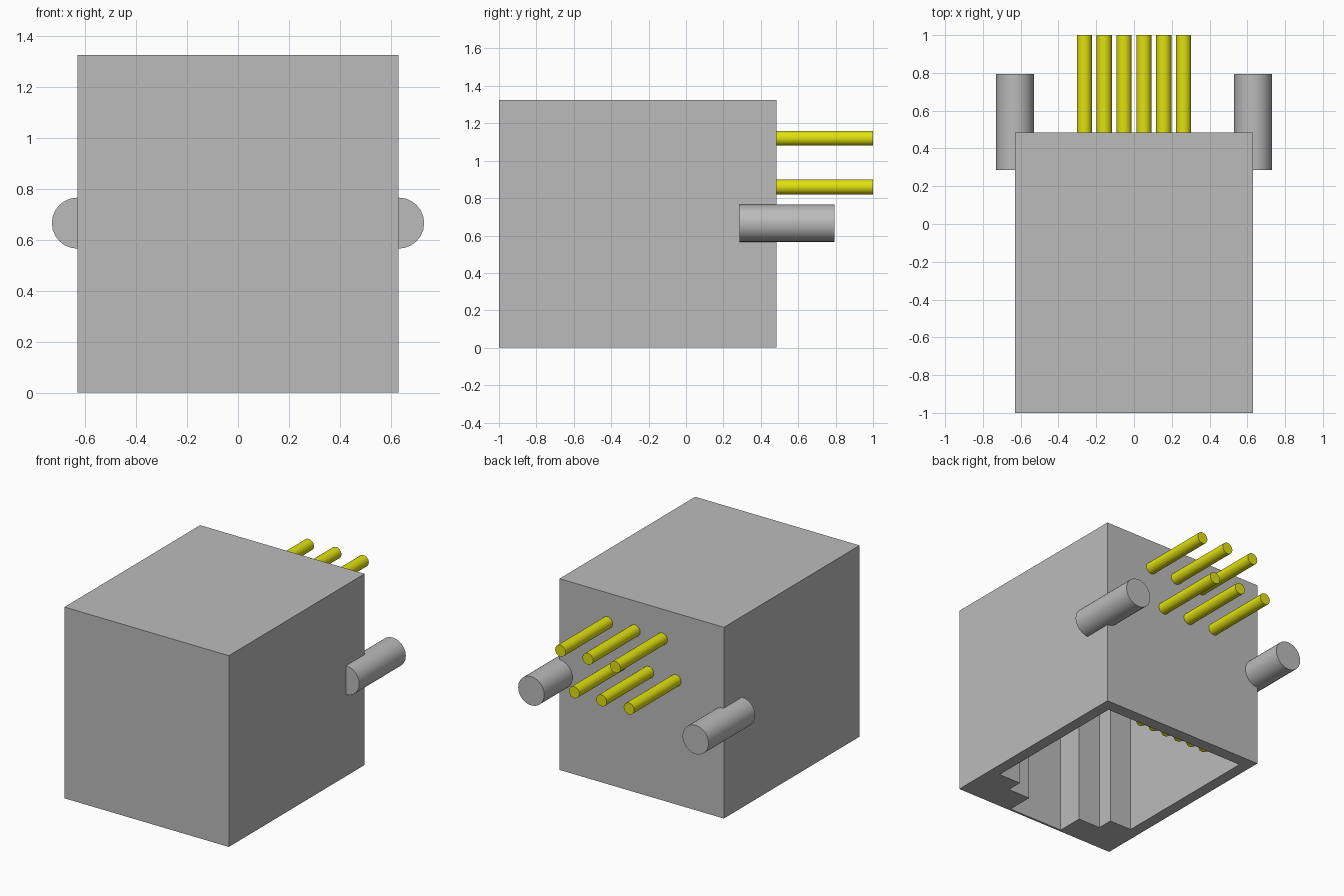
import bpy, bmesh, math
from mathutils import Vector

cube = bpy.data.objects.get("Cube")
if cube:
    bpy.data.objects.remove(cube, do_unlink=True)


def material(name, rgb):
    m = bpy.data.materials.new(name)
    m.use_nodes = True
    col = (*rgb, 1.0)
    m.diffuse_color = col
    m.node_tree.nodes["Principled BSDF"].inputs["Base Color"].default_value = col
    return m


GREY = material("housing grey", (0.5, 0.5, 0.5))
GOLD = material("contact yellow", (0.75, 0.75, 0.005))


def prism(name, outline, z0, z1, mat):
    """Extrude a flat outline upward from z0 to z1."""
    bm = bmesh.new()
    face = bm.faces.new([bm.verts.new((x, y, z0)) for x, y in outline])
    top = bmesh.ops.extrude_face_region(bm, geom=[face])["geom"]
    verts = [g for g in top if isinstance(g, bmesh.types.BMVert)]
    bmesh.ops.translate(bm, verts=verts, vec=(0, 0, z1 - z0))
    bmesh.ops.recalc_face_normals(bm, faces=bm.faces)
    me = bpy.data.meshes.new(name)
    bm.to_mesh(me)
    bm.free()
    me.materials.append(mat)
    ob = bpy.data.objects.new(name, me)
    bpy.context.collection.objects.link(ob)
    return ob


def rod(name, start, end, radius, mat, sides=24):
    """Smooth round rod between two points."""
    a, b = Vector(start), Vector(end)
    d = b - a
    bpy.ops.mesh.primitive_cylinder_add(
        vertices=sides, radius=radius, depth=d.length, location=(a + b) / 2,
        rotation=d.to_track_quat('Z', 'Y').to_euler())
    ob = bpy.context.object
    ob.name = ob.data.name = name
    ob.data.materials.append(mat)
    bpy.ops.object.shade_smooth_by_angle(angle=math.radians(35))
    return ob


# Housing block
W, FRONT, BACK, TOP = 0.63, -1.0, 0.485, 1.325
housing = prism("housing", [(-W, FRONT), (W, FRONT), (W, BACK), (-W, BACK)], 0, TOP, GREY)

# Stepped plug socket, open underneath
half = [(0.55, 0.40), (0.55, -0.69), (0.38, -0.69), (0.38, -0.80), (0.21, -0.80), (0.21, -0.985)]
outline = half + [(-x, y) for x, y in reversed(half)]
cutter = prism("socket_cutter", outline, -0.1, 1.1, GREY)
cutter.hide_render = True
mod = housing.modifiers.new("socket", 'BOOLEAN')
mod.operation = 'DIFFERENCE'
mod.solver = 'EXACT'
mod.object = cutter
bpy.context.view_layer.objects.active = housing
bpy.ops.object.modifier_apply(modifier=mod.name)
bpy.data.objects.remove(cutter, do_unlink=True)

# Mounting pegs half sunk into the sides
for side, sx in (("left", 1), ("right", -1)):
    rod(f"mounting_peg_{side}", (sx * W, 0.285, 0.665), (sx * W, 0.795, 0.665), 0.1, GREY)

# Six staggered solder pins with spring contacts inside the socket
for i in range(6):
    x = 0.2625 - 0.105 * i
    z = 1.12 if i % 2 == 0 else 0.86
    rod(f"solder_pin_{i + 1}", (x, 0.45, z), (x, 1.0, z), 0.04, GOLD)
    rod(f"spring_contact_{i + 1}", (x, 0.40, 0.02), (x, 0.12, 0.8), 0.04, GOLD)
